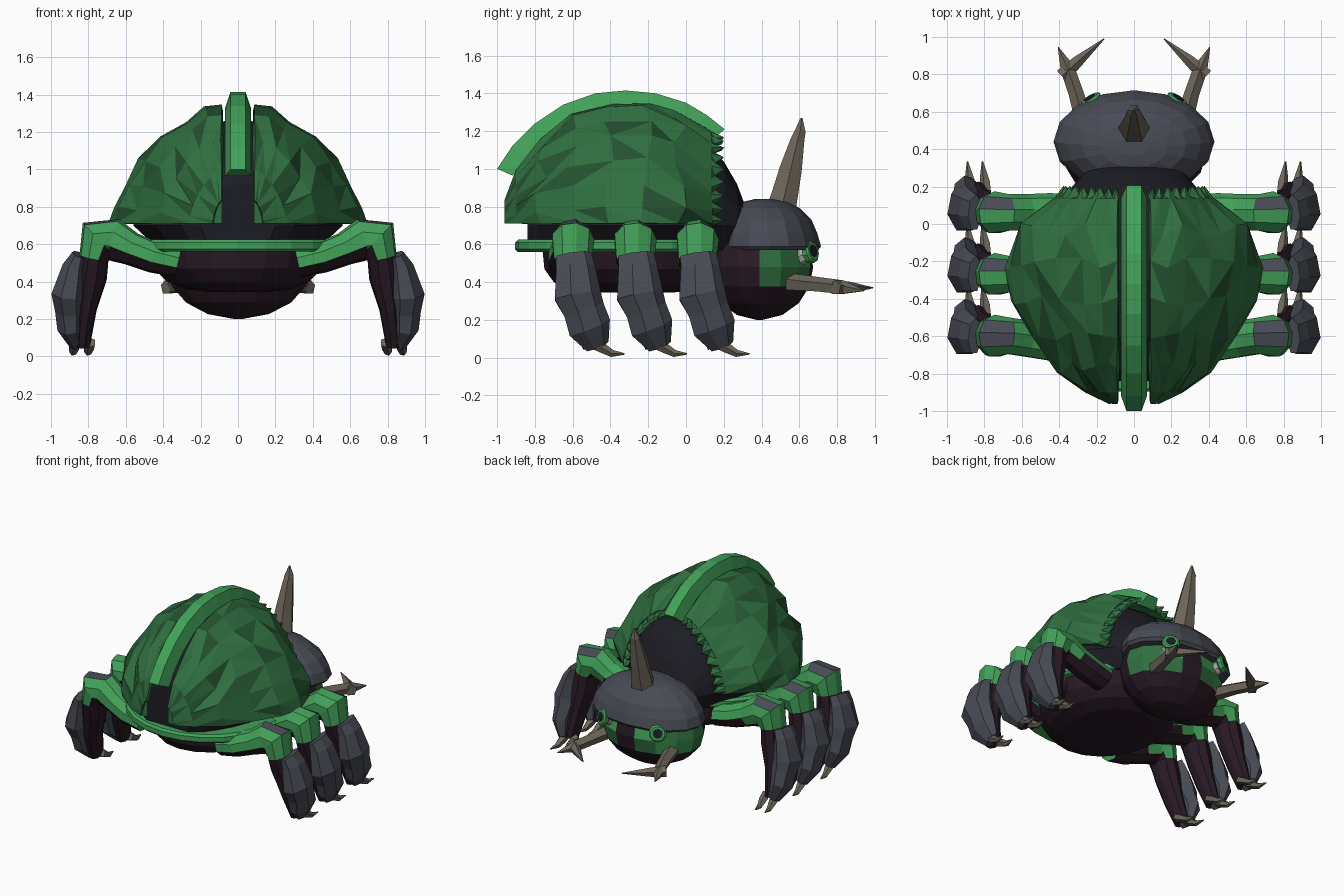
import bpy, math, random
from mathutils import Vector

if "Cube" in bpy.data.objects:
    bpy.data.objects.remove(bpy.data.objects["Cube"])
random.seed(4)

def material(name, r, g, b):
    m = bpy.data.materials.new(name)
    m.diffuse_color = (r, g, b, 1)
    m.use_nodes = True
    m.node_tree.nodes["Principled BSDF"].inputs["Base Color"].default_value = m.diffuse_color
    return m

GREEN = material("shell green", .03, .16, .052)
DEEP = material("deep green", .018, .085, .03)
BRIGHT = material("bright green", .055, .36, .10)
GREY = material("slate", .065, .07, .09)
PURPLE = material("dark purple", .022, .010, .018)
DARK = material("near black", .012, .012, .018)
BONE = material("bone", .15, .13, .10)
PALE = material("pale stalk", .4, .4, .38)

def make(name, verts, faces, mats, pick=None, mirror=False):
    """Mesh object; pick(face centre) returns a material index."""
    me = bpy.data.meshes.new(name)
    me.from_pydata([tuple(v) for v in verts], [], faces)
    for m in mats:
        me.materials.append(m)
    if pick:
        for p in me.polygons:
            p.material_index = pick(p.center)
    ob = bpy.data.objects.new(name, me)
    bpy.context.collection.objects.link(ob)
    if mirror:
        mod = ob.modifiers.new("mirror", 'MIRROR')
        mod.use_mirror_merge = False
    return ob

def loft(name, rings, mats, closed=True, caps=True, **kw):
    n = len(rings[0])
    verts = [v for r in rings for v in r]
    faces = []
    for i in range(len(rings) - 1):
        for j in range(n if closed else n - 1):
            k = (j + 1) % n
            q = [i*n + j, i*n + k, (i+1)*n + k, (i+1)*n + j]
            if closed:
                faces.append(q)
            elif random.random() < .5:      # random diagonals give irregular facets
                faces += [[q[0], q[1], q[2]], [q[0], q[2], q[3]]]
            else:
                faces += [[q[0], q[1], q[3]], [q[1], q[2], q[3]]]
    if caps:
        faces += [list(range(n))[::-1], list(range(len(verts) - n, len(verts)))]
    return make(name, verts, faces, mats, **kw)

def tube(name, pts, mats, ref=(0, 1, 0), sides=8, **kw):
    """pts: (x, y, z, radius along ref, radius across)."""
    rings = []
    P = [Vector(p[:3]) for p in pts]
    for i, p in enumerate(pts):
        t = (P[min(i+1, len(P)-1)] - P[max(i-1, 0)]).normalized()
        a = Vector(ref)
        a = (a - t * a.dot(t)).normalized()
        b = t.cross(a)
        rings.append([P[i] + a * p[3] * math.cos(2 * math.pi * j / sides)
                      + b * p[4] * math.sin(2 * math.pi * j / sides) for j in range(sides)])
    return loft(name, rings, mats, **kw)

def ellipse_stack(name, levels, mats, n=20, **kw):
    """levels: (z, y centre, x radius, y radius)."""
    return loft(name, [[(rx*math.cos(2*math.pi*j/n), cy + ry*math.sin(2*math.pi*j/n), z)
                        for j in range(n)] for z, cy, rx, ry in levels], mats, **kw)

def arch(y, x0, w, base, top, n, jit=0, jag=0, power=1.33):
    pts = []
    for j in range(n + 1):
        t = math.pi / 2 * j / n
        jy = random.uniform(-jit, jit) + (jag if j % 2 else -jag)
        k = random.uniform(-jit, jit) * .3 if 0 < j < n else 0
        pts.append((x0 + (w - x0) * max(math.cos(t), 0)**power + k, y + jy,
                    base + (top - base) * math.sin(t)**power + k))
    return pts

# wing cases: (y, half width, top height) stations of the faceted dome
stations = [(-.95, .13, .83), (-.89, .255, .99), (-.76, .415, 1.15), (-.58, .55, 1.28),
            (-.40, .645, 1.33), (-.22, .68, 1.335), (-.04, .61, 1.30), (.13, .42, 1.19)]
rings = [arch(y, .085, w, .71, top, 7, .04 if 1 < i < 7 else 0)
         for i, (y, w, top) in enumerate(stations)]
shell = loft("wing_case", rings, [GREEN, DEEP], closed=False, caps=False,
             pick=lambda c: int(random.random() < .2))
# toothed front edge
fringe = loft("wing_case_front_edge", [arch(.12, .085, .425, .71, 1.19, 18),
              arch(.17, .085, .37, .71, 1.16, 18, 0, .025)], [GREEN], closed=False, caps=False)
for ob in (shell, fringe):
    sol = ob.modifiers.new("thickness", 'SOLIDIFY')
    sol.thickness, sol.offset = .025, 0
    ob.modifiers.new("mirror", 'MIRROR').use_mirror_merge = False
# rear wall closing each wing case
make("wing_case_rear", list(rings[0]) + [(.085, -.95, .71)],
     [list(range(len(rings[0]) + 1))], [GREEN], mirror=True)

# dark upper body under the wing cases, bulging out at the front
core = []
for y, w, top in [(-.84, .2, .93), (-.78, .30, 1.03), (-.6, .44, 1.18), (-.3, .56, 1.27),
                  (0, .48, 1.2), (.12, .38, 1.12), (.2, .33, 1.04), (.27, .27, .92), (.33, .2, .76)]:
    half = arch(y, 0, w, .70, top, 6, power=1.1)
    core.append([(w * .75, y, .57)] + half + [(-x, yy, z) for x, yy, z in half[-2::-1]]
                + [(-w * .75, y, .57)])
loft("upper_body", core, [DARK])

# ridge along the back: trapezoid section swept over an arc
ridge = []
outer = [(-1.0, 1.0), (-.92, 1.12), (-.8, 1.24), (-.65, 1.34), (-.48, 1.4), (-.32, 1.415),
         (-.16, 1.40), (0, 1.35), (.11, 1.285), (.205, 1.21)]
for y, z in outer:
    d = (Vector((-.36, .72)) - Vector((y, z))).normalized() * .09
    ridge.append([(-.04, y, z), (.04, y, z), (.07, y + d.x, z + d.y), (-.07, y + d.x, z + d.y)])
loft("back_ridge", ridge, [BRIGHT])

# belly and the green rim around it
ellipse_stack("belly", [(.345, -.27, .16, .2), (.36, -.27, .28, .34), (.40, -.27, .38, .43),
                        (.47, -.27, .45, .48), (.57, -.27, .48, .49)], [PURPLE])
ellipse_stack("body_rim", [(.56, -.35, .55, .54), (.575, -.35, .57, .555), (.61, -.35, .57, .555),
                           (.625, -.35, .55, .54)], [BRIGHT], n=24)

# head with green cheeks
levels = []
for i in range(9):
    a = .06 + (math.pi - .12) * i / 8
    levels.append((.48 - .28 * math.cos(a), .39, .39 * math.sin(a), .285 * math.sin(a)))
ellipse_stack("head", levels, [PURPLE, GREEN, BRIGHT], n=15,
              pick=lambda c: random.choice((1, 1, 2)) if c.y > .34 and c.z > .38 and abs(c.x) > .05 else 0)
# slate cap over the head
ellipse_stack("head_cap", [(.57, .44, .41, .26), (.59, .44, .43, .275), (.66, .435, .41, .26),
                           (.73, .43, .36, .235), (.79, .425, .28, .18), (.825, .42, .18, .12),
                           (.84, .415, .08, .05)], [GREY], n=16)

# brow horn
tube("brow_horn", [(0, .50, .77, .09, .09), (0, .525, .87, .078, .08), (0, .555, 1.0, .06, .068),
                   (0, .59, 1.15, .04, .043), (0, .605, 1.2, .035, .033), (0, .612, 1.27, .006, .006)],
     [BONE], ref=(1, 0, 0), sides=6)

# jaws: a long spike with an inward prong
tube("jaw", [(.265, .54, .40, .05, .05), (.31, .70, .385, .042, .042),
             (.355, .83, .37, .04, .04), (.405, .945, .355, .003, .003)],
     [BONE], ref=(0, 0, 1), sides=5, mirror=True)
tube("jaw_prong", [(.385, .79, .37, .042, .042), (.30, .87, .37, .032, .032),
                   (.16, .99, .37, .003, .003)],
     [BONE], ref=(0, 0, 1), sides=5, mirror=True)

# eyes: pale stalk, green ring, dark pupil
eye, aim = Vector((.225, .655, .56)), Vector((.5, .8, .22)).normalized()
def along(d, r):
    return tuple(eye + aim * d) + (r, r)
tube("eye_stalk", [tuple(eye + Vector((-.03, -.11, -.06))) + (.045, .045), along(-.01, .045)],
     [PALE], ref=(0, 0, 1), mirror=True)
tube("eye_ring", [along(-.02, .045), along(-.01, .062), along(.015, .062), along(.025, .05)],
     [BRIGHT], ref=(0, 0, 1), sides=10, mirror=True)
tube("eye_pupil", [along(0, .037), along(.028, .034)], [DARK], ref=(0, 0, 1), mirror=True)

# three pairs of legs
def leg_colour(c):
    if c.z > .69 and c.x > .68:
        return 2 if random.random() < .5 else 1
    return int(c.z > min(.56, .50 + .3 * (c.x - .4)))
for label, y in (("front", .06), ("middle", -.27), ("rear", -.60)):
    dy = -.03 if label == "rear" else 0
    tube(label + "_leg", [(.32, y + dy, .50, .10, .08), (.45, y + dy, .53, .105, .085),
                          (.57, y + dy / 2, .575, .10, .09), (.67, y, .625, .10, .115),
                          (.745, y, .625, .115, .125), (.77, y, .53, .105, .08),
                          (.785, y + .02, .42, .095, .085), (.815, y + .05, .25, .08, .06),
                          (.835, y + .11, .06, .06, .045)],
         [PURPLE, BRIGHT, GREY], pick=leg_colour, sides=9, mirror=True)
    tube(label + "_shin_plate", [(.85, y, .545, .10, .04), (.875, y + .01, .48, .108, .065),
                                 (.905, y + .02, .33, .13, .095), (.90, y + .055, .25, .115, .08),
                                 (.90, y + .085, .16, .12, .07), (.865, y + .13, .06, .065, .035)],
         [GREY], sides=7, mirror=True)
    for k, x in enumerate((.79, .87)):
        tube(f"{label}_claw_{k+1}", [(x, y + .11, .075, .03, .03), (x + .005, y + .16, .05, .03, .028),
                                     (x + .012, y + .21, .022, .02, .02),
                                     (x + .02, y + .275, .02, .004, .004)],
             [BONE], ref=(1, 0, 0), sides=5, mirror=True)
